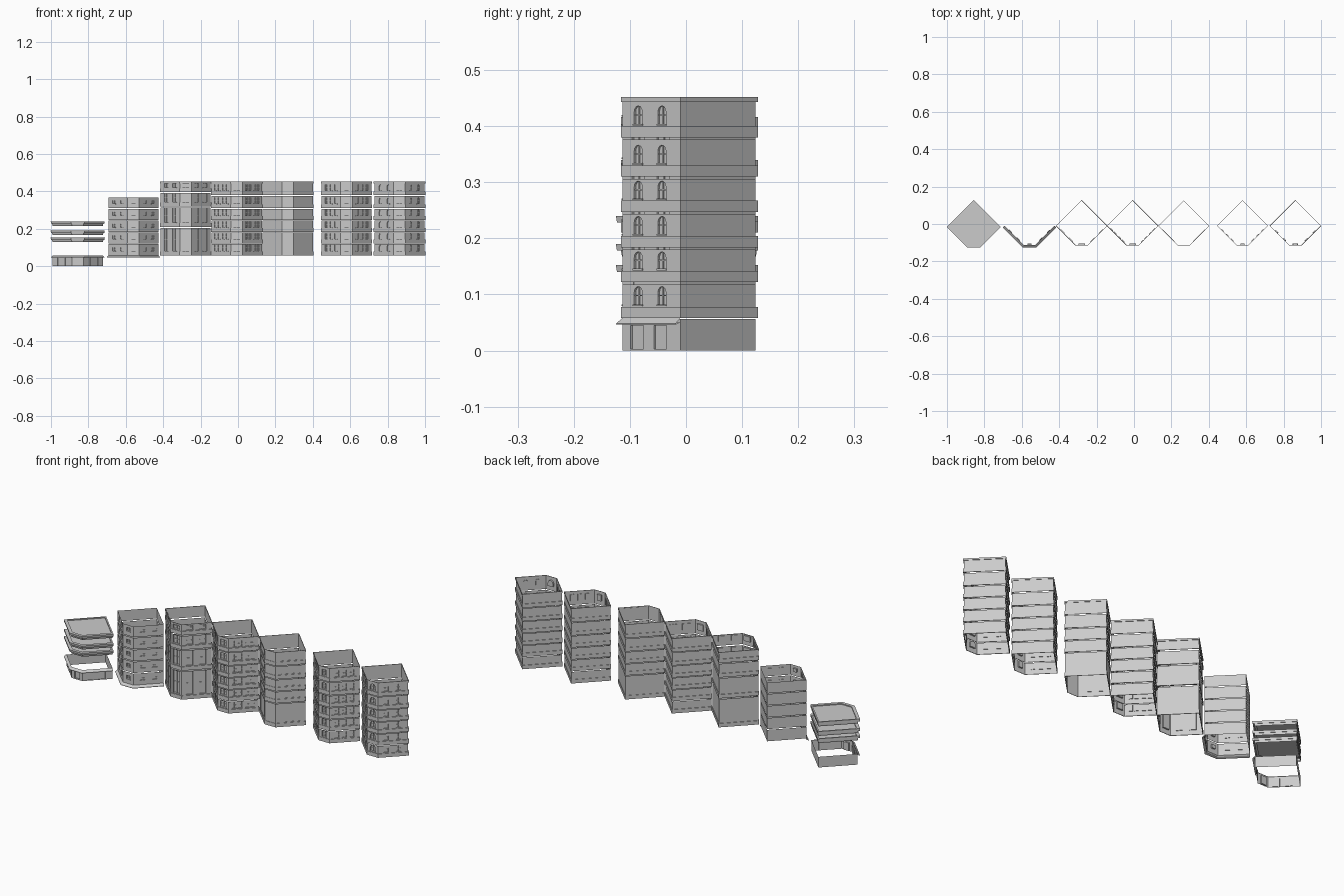
import bpy, bmesh, math
from mathutils import Vector, Matrix
from mathutils.geometry import tessellate_polygon

if "Cube" in bpy.data.objects:
    bpy.data.objects.remove(bpy.data.objects["Cube"], do_unlink=True)

mat = bpy.data.materials.new("plain_grey")
mat.use_nodes = True
GREY = (0.6, 0.6, 0.6, 1)
mat.diffuse_color = GREY
mat.node_tree.nodes["Principled BSDF"].inputs["Base Color"].default_value = GREY

# Shared footprint: square on its corner with the front corner cut off
PLAN = [Vector(p) for p in ((-.134, -.01), (-.031, -.113), (.031, -.113), (.134, -.01), (0, .124))]
UP = Vector((0, 0, 1))


def outline(front, back):
    """Footprint pushed outward by separate amounts on front and back walls."""
    lines = []
    for i, p in enumerate(PLAN):
        d = (PLAN[(i + 1) % 5] - p).normalized()
        n = Vector((d.y, -d.x))
        lines.append((n, n.dot(p) + (front if i < 3 else back)))
    pts = []
    for i in range(5):
        (a, da), (b, db) = lines[i - 1], lines[i]
        det = a.x * b.y - a.y * b.x
        pts.append(Vector(((da * b.y - db * a.y) / det, (a.x * db - b.x * da) / det)))
    return pts


def loft(bm, cx, profile, edges=range(5), lid=False):
    """Skin a list of (height, front offset, back offset) around the footprint."""
    rings = [[bm.verts.new((p.x + cx, p.y, z)) for p in outline(f, b)] for z, f, b in profile]
    for low, high in zip(rings, rings[1:]):
        for i in edges:
            j = (i + 1) % 5
            bm.faces.new((low[i], low[j], high[j], high[i]))
    if lid:
        bm.faces.new(rings[-1])


def band(bm, cx, z0, z1, front, back):
    loft(bm, cx, [(z0, 0, 0), (z0, front, back), (z1, front, back), (z1, 0, 0)])


def opening(x, w, lo, hi, arch):
    """Outline of a window, square or round-headed."""
    r = w / 2
    if not arch:
        return [(x - r, lo), (x + r, lo), (x + r, hi), (x - r, hi)]
    head = [(x + r * math.cos(math.pi * k / 6), hi - r + r * math.sin(math.pi * k / 6)) for k in range(7)]
    return [(x - r, lo), (x + r, lo)] + head


def wall(bm, cx, i, z0, z1, holes, depth, bars):
    """Flat wall on footprint edge i with recessed windows."""
    a, b = PLAN[i], PLAN[i + 1]
    length = (b - a).length
    u = ((b - a) / length).to_3d()
    n = Vector((u.y, -u.x, 0))
    start = Vector((a.x + cx, a.y, 0))

    def at(x, z, d=0):
        return start + u * x + UP * z + n * d

    def slab(x0, x1, lo, hi, d0, d1):
        basis = Matrix((u * (x1 - x0), n * (d1 - d0), UP * (hi - lo))).transposed().to_4x4()
        mid = at((x0 + x1) / 2, (lo + hi) / 2, (d0 + d1) / 2)
        bmesh.ops.create_cube(bm, size=1, matrix=Matrix.Translation(mid) @ basis)

    shapes = [opening(*h) for h in holes]
    loops = [[(0, z0), (length, z0), (length, z1), (0, z1)]] + shapes
    flat = [p for loop in loops for p in loop]
    verts = [bm.verts.new(at(*p)) for p in flat]
    for tri in tessellate_polygon([[Vector((x, z, 0)) * 100 for x, z in loop] for loop in loops]):
        f = bm.faces.new([verts[k] for k in tri])
        f.normal_update()
        if f.normal.dot(n) < 0:
            f.normal_flip()
    base = 4
    for shape, (x, w, lo, hi, arch) in zip(shapes, holes):
        rim = verts[base:base + len(shape)]
        base += len(shape)
        back = [bm.verts.new(at(*p, -depth)) for p in shape]
        for k in range(len(rim)):
            m = (k + 1) % len(rim)
            bm.faces.new((rim[k], rim[m], back[m], back[k]))
        bm.faces.new(back)
        # glazing bars and sill
        if bars:
            t = .001
            slab(x - t, x + t, lo, hi, -depth, -depth + .002)
            mid = lo + (hi - lo) * .5
            slab(x - w / 2, x + w / 2, mid - t, mid + t, -depth, -depth + .002)
            slab(x - w / 2 - .002, x + w / 2 + .002, lo - .003, lo, 0, .002)


def finish(bm, name):
    mesh = bpy.data.meshes.new(name)
    bm.to_mesh(mesh)
    bm.free()
    mesh.materials.append(mat)
    obj = bpy.data.objects.new(name, mesh)
    bpy.context.collection.objects.link(obj)


def storey(name, cx, z0, z1, spots, w, h, arch, corner, ledge, lift=.024, depth=.004, bars=True):
    """One open floor ring: three front walls with windows, two plain back walls."""
    bm = bmesh.new()
    lo = z0 + lift
    hi = min(lo + h, z1 - .004)
    length = (PLAN[1] - PLAN[0]).length
    wall(bm, cx, 0, z0, z1, [(length * (1 - t), w, lo, hi, arch) for t in reversed(spots)], depth, bars)
    wall(bm, cx, 2, z0, z1, [(length * t, w, lo, hi, arch) for t in spots], depth, bars)
    middle = [(.031, corner, lo, hi, arch)] if corner else []
    wall(bm, cx, 1, z0, z1, middle, depth * 2, bars)
    loft(bm, cx, [(z0, 0, 0), (z1, 0, 0)], edges=(3, 4))
    if ledge:
        band(bm, cx, z0, z0 + .02, ledge, ledge)
        if z1 > .44:
            band(bm, cx, z1 - .009, z1, ledge, ledge)
    finish(bm, name)


def awning(name, cx):
    bm = bmesh.new()
    loft(bm, cx, [(.05, 0, 0), (.046, .012, 0), (.048, .012, 0), (.058, 0, 0)], edges=range(3))
    finish(bm, name)


SIX = [(.058, .118), (.122, .18), (.184, .243), (.247, .306), (.31, .376), (.38, .452)]
FIVE = [(.058, .18), (.184, .243), (.247, .306), (.31, .376), (.38, .452)]
FOUR = [(.058, .204), (.21, .314), (.32, .39), (.396, .452)]
LOW = [(.058, .118), (.122, .18), (.184, .243), (.247, .306), (.31, .366)]

# Upper floor stacks: name, centre, levels, window places, width, height, arched, corner width, ledge
STACKS = [
    ("small_window_floor", -.559, LOW, (.3, .7), .022, .018, False, .02, 0),
    ("tall_window_floor", -.28, FOUR, (.27, .7), .03, .2, False, .036, .003),
    ("paired_window_floor", -.007, SIX, (.2, .38, .62, .8), .018, .032, False, .034, .003),
    ("panelled_floor", .266, FIVE, (.5,), .09, .2, False, 0, .002),
    ("narrow_window_floor", .58, SIX, (.25, .5, .75), .018, .032, False, .022, .002),
    ("arched_window_floor", .863, SIX, (.27, .68), .02, .032, True, .03, .003),
]
for name, cx, levels, spots, w, h, arch, corner, ledge in STACKS:
    panelled = name.startswith("panelled")
    for k, (z0, z1) in enumerate(levels):
        storey(f"{name}_{k + 1}", cx, z0, z1, spots, w, h, arch, corner, ledge,
               depth=.0015 if panelled else .004, bars=not panelled)

# Ground floor with shop openings, and the sloping awnings
ROOF_X = -.857
storey("ground_floor", ROOF_X, 0, .056, (.25, .65), .032, .042, False, .03, 0, lift=.003, bars=False)
awning("ground_floor_awning", ROOF_X)
awning("small_window_awning", -.559)

# Stacked roof pieces with stepped cornices and a sunken deck
for k, (z0, z1) in enumerate([(.128, .152), (.166, .19), (.216, .24)]):
    bm = bmesh.new()
    mid = (z0 + z1) / 2
    loft(bm, ROOF_X, [(z0, 0, 0), (z0 + .006, .002, .001), (mid, .003, .001), (mid, .01, .003),
                      (z1, .012, .003), (z1, -.004, -.004), (z1 - .005, -.004, -.004)], lid=True)
    finish(bm, f"roof_cornice_{k + 1}")
